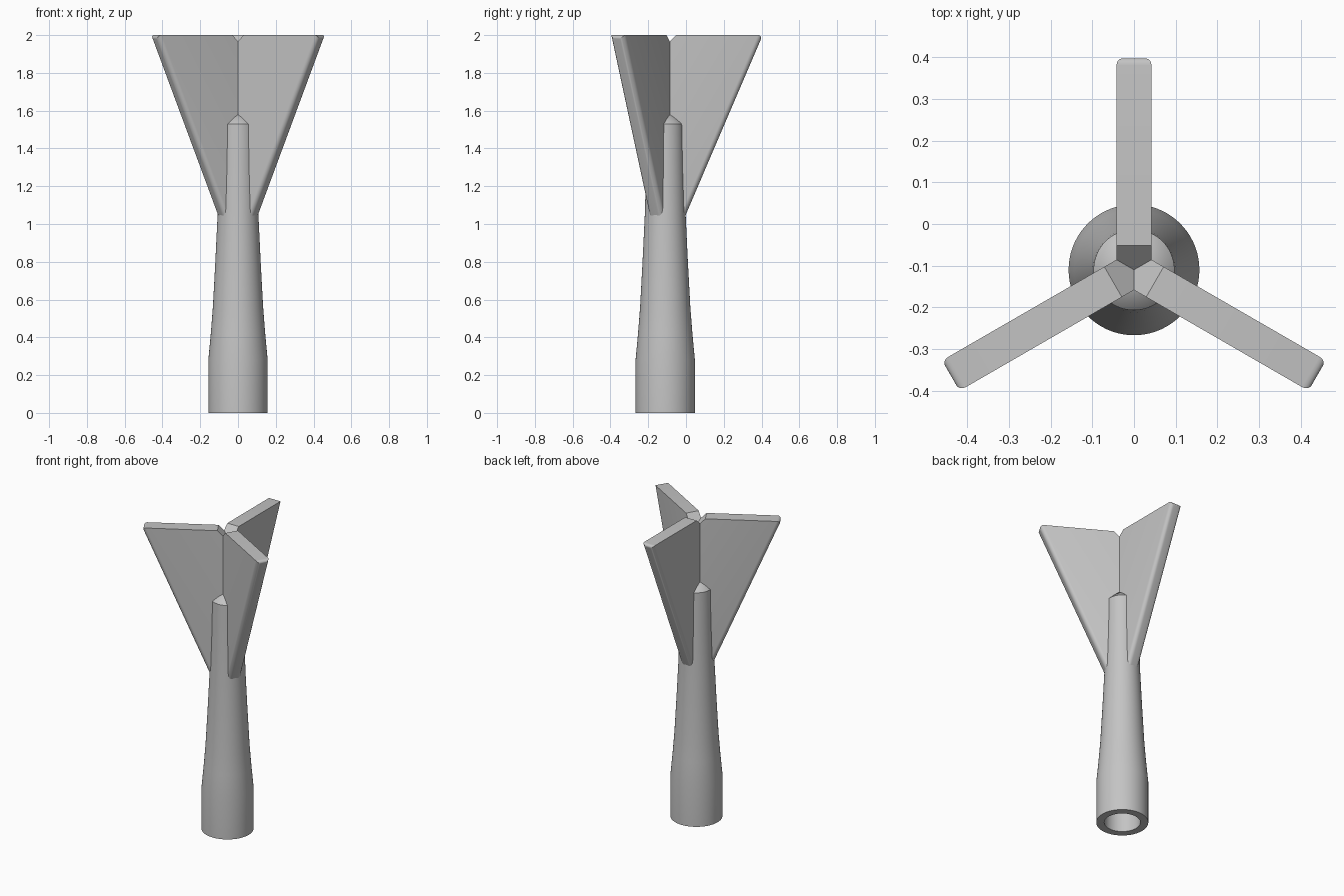
import bpy, bmesh
from math import radians, pi
from mathutils import Matrix, Vector

cube = bpy.data.objects.get("Cube")
if cube:
    bpy.data.objects.remove(cube, do_unlink=True)

AXIS = Vector((0, -0.11, 0))
FIN_HALF = 0.042

grey = bpy.data.materials.new("plain grey")
grey.use_nodes = True
colour = (0.55, 0.55, 0.55, 1)
grey.diffuse_color = colour
grey.node_tree.nodes["Principled BSDF"].inputs["Base Color"].default_value = colour


def finish(bm, name, angle=30):
    bmesh.ops.recalc_face_normals(bm, faces=bm.faces)
    mesh = bpy.data.meshes.new(name)
    bm.to_mesh(mesh)
    bm.free()
    mesh.materials.append(grey)
    obj = bpy.data.objects.new(name, mesh)
    bpy.context.collection.objects.link(obj)
    obj.location = AXIS
    bpy.ops.object.select_all(action='DESELECT')
    obj.select_set(True)
    bpy.context.view_layer.objects.active = obj
    bpy.ops.object.shade_smooth_by_angle(angle=radians(angle))
    return obj


# Handle: one revolved profile, with a socket below and a cone on top
profile = [(0, 0.3), (0.109, 0.3), (0.109, 0), (0.157, 0), (0.157, 0.28),
           (0.144, 0.42), (0.133, 0.56), (0.12, 0.8), (0.108, 1.05),
           (0.101, 1.3), (0.097, 1.53), (0, 1.627)]
bm = bmesh.new()
verts = [bm.verts.new((r, 0, z)) for r, z in profile]
edges = [bm.edges.new(pair) for pair in zip(verts, verts[1:])]
bmesh.ops.spin(bm, geom=verts + edges, cent=(0, 0, 0), axis=(0, 0, 1),
               angle=2 * pi, steps=72, use_merge=True)
bmesh.ops.remove_doubles(bm, verts=bm.verts, dist=0.0001)
finish(bm, "handle")


# Fins: tapered plates with a rounded outer rim and a chamfered inner top
def make_fin(name, turn):
    outline = [(0, 0.795), (0.516, 2), (0.058, 2), (0, 1.942)]
    bm = bmesh.new()
    face = bm.faces.new([bm.verts.new((-FIN_HALF, r, z)) for r, z in outline])
    extruded = bmesh.ops.extrude_face_region(bm, geom=[face])["geom"]
    moved = [g for g in extruded if isinstance(g, bmesh.types.BMVert)]
    bmesh.ops.translate(bm, verts=moved, vec=(2 * FIN_HALF, 0, 0))
    bmesh.ops.recalc_face_normals(bm, faces=bm.faces)

    # Round the two sloping edges and the tip edge
    def on_rim(edge):
        a, b = (v.co for v in edge.verts)
        slope = abs(a.y - b.y) > 0.5
        tip = min(a.y, b.y) > 0.5
        return slope or tip
    bmesh.ops.bevel(bm, geom=[e for e in bm.edges if on_rim(e)], offset=0.025,
                    segments=6, profile=0.5, affect='EDGES')
    bmesh.ops.rotate(bm, verts=bm.verts, cent=(0, 0, 0),
                     matrix=Matrix.Rotation(radians(turn), 3, 'Z'))
    finish(bm, name)


for name, turn in (("back_fin", 0), ("right_fin", 120), ("left_fin", 240)):
    make_fin(name, turn)
